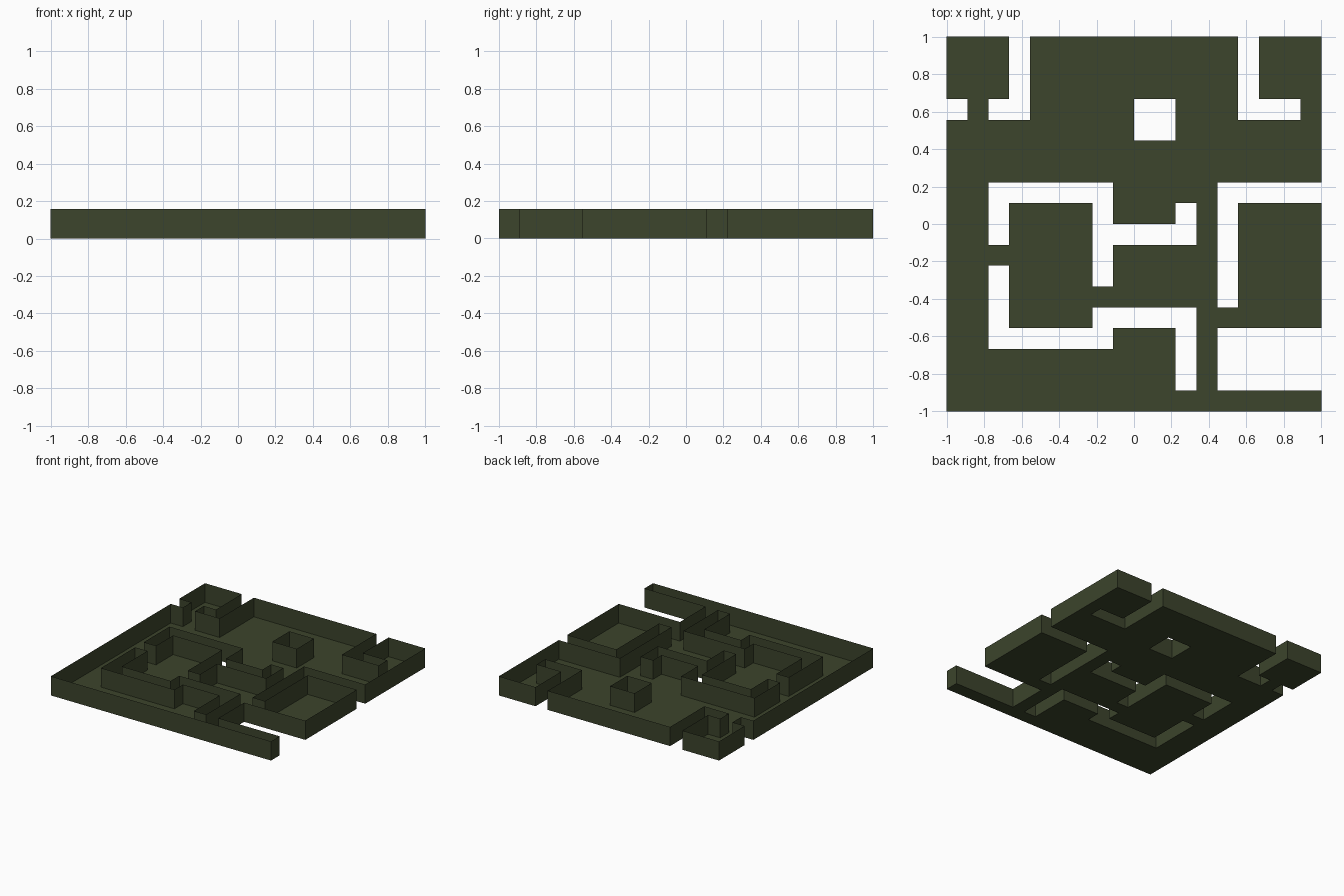
import bpy, bmesh, math

if "Cube" in bpy.data.objects:
    bpy.data.objects.remove(bpy.data.objects["Cube"])

U = 1 / 9          # plan module: 18 x 18 cells across the 2-unit square
H = 0.157          # wall height

# Openings cut through the square plan, in modules: x0, x1, y0, y1
CUTS = [
    (-9, -8, 5, 6), (-7, -5, 5, 6), (-6, -5, 5, 9),      # back left
    (5, 6, 5, 9), (5, 8, 5, 6),                          # back right
    (0, 2, 4, 6),                                        # square well
    (-7, -1, 1, 2), (-7, -6, -1, 2), (-2, -1, -3, 2),    # upper left channel
    (-2, 3, -1, 0), (2, 3, -1, 1),
    (-7, -6, -6, -2), (-7, -1, -6, -5), (-2, -1, -6, -4),  # lower channel
    (-2, 3, -5, -4), (2, 3, -8, -4),
    (4, 9, 1, 2), (4, 5, -4, 2), (4, 9, -8, -5),         # right side
]


def solid(i, j):
    """True where the plan has floor."""
    inside = -9 <= i < 9 and -9 <= j < 9
    return inside and not any(a <= i < b and c <= j < d for a, b, c, d in CUTS)


mat = bpy.data.materials.new("dark olive")
mat.diffuse_color = (0.045, 0.058, 0.025, 1)
mat.use_nodes = True
mat.node_tree.nodes["Principled BSDF"].inputs["Base Color"].default_value = mat.diffuse_color


def make(name, quads):
    """Weld quads into one object and merge coplanar neighbours."""
    bm = bmesh.new()
    for q in quads:
        bm.faces.new([bm.verts.new((x * U, y * U, z)) for x, y, z in q])
    bmesh.ops.remove_doubles(bm, verts=bm.verts, dist=1e-4)
    if name == "walls":
        bmesh.ops.dissolve_limit(bm, angle_limit=math.radians(1),
                                 verts=bm.verts, edges=bm.edges)
    me = bpy.data.meshes.new(name)
    bm.to_mesh(me)
    bm.free()
    me.materials.append(mat)
    bpy.context.collection.objects.link(bpy.data.objects.new(name, me))


cells = [(i, j) for i in range(-9, 9) for j in range(-9, 9) if solid(i, j)]

# Flat floor sheet on the ground
make("floor", [[(i, j, 0), (i + 1, j, 0), (i + 1, j + 1, 0), (i, j + 1, 0)]
               for i, j in cells])

# Thin open-topped walls along every edge between floor and opening
walls = []
for i, j in cells:
    ring = [(i, j), (i + 1, j), (i + 1, j + 1), (i, j + 1)]
    for k, (di, dj) in enumerate([(0, -1), (1, 0), (0, 1), (-1, 0)]):
        if not solid(i + di, j + dj):
            (ax, ay), (bx, by) = ring[k], ring[(k + 1) % 4]
            walls.append([(ax, ay, 0), (bx, by, 0), (bx, by, H), (ax, ay, H)])
make("walls", walls)
